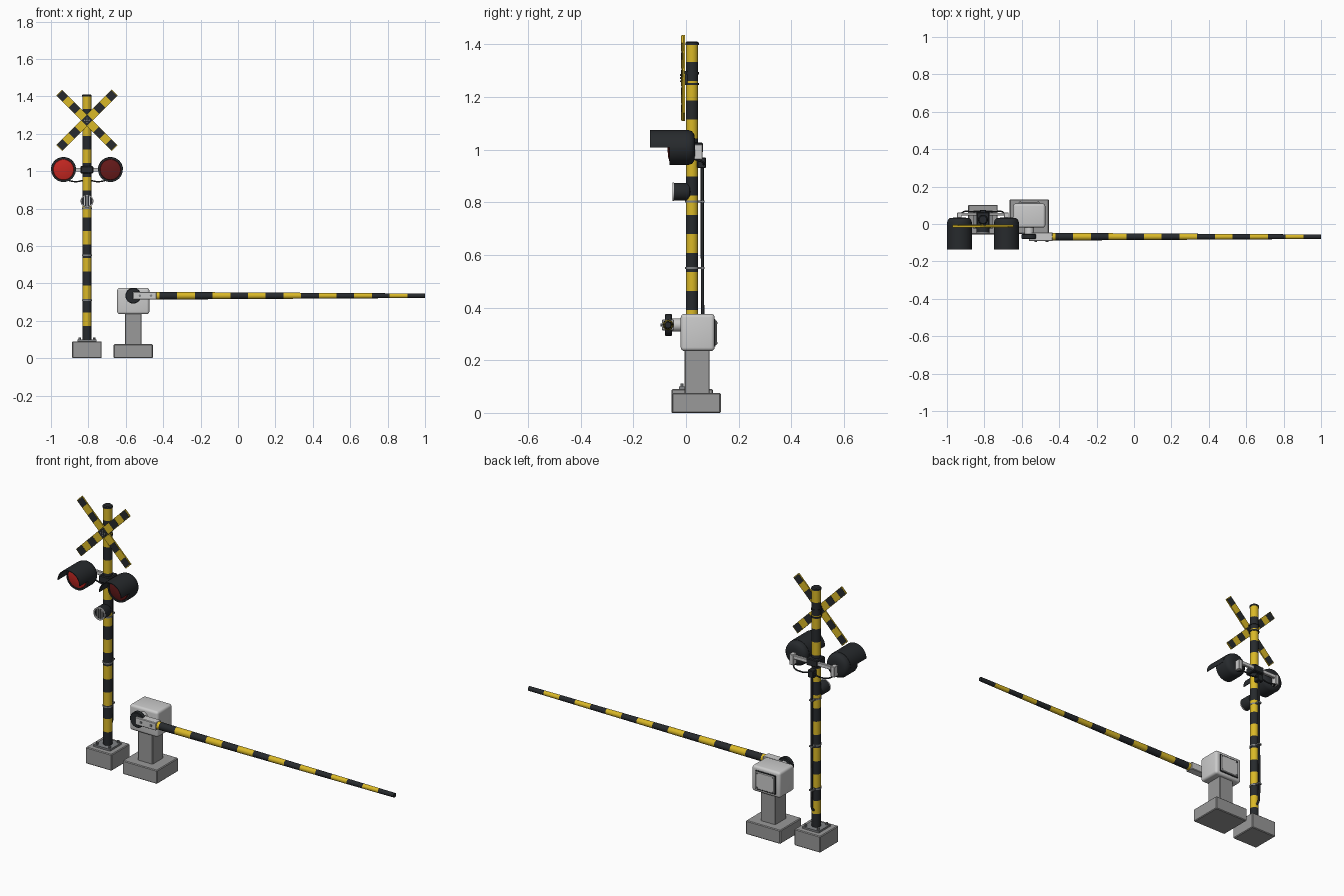
import bpy, bmesh
from math import pi, cos, sin, radians
from mathutils import Vector, Matrix

if "Cube" in bpy.data.objects:
    bpy.data.objects.remove(bpy.data.objects["Cube"])


def material(name, rgb):
    m = bpy.data.materials.new(name)
    m.diffuse_color = (*rgb, 1)
    m.use_nodes = True
    m.node_tree.nodes["Principled BSDF"].inputs["Base Color"].default_value = m.diffuse_color
    return m


YELLOW = material("yellow", (0.70, 0.48, 0.02))
BLACK = material("black", (0.02, 0.023, 0.026))
RED = material("red_lit", (0.55, 0.02, 0.015))
DARK_RED = material("red_unlit", (0.13, 0.01, 0.01))
CONCRETE = material("concrete", (0.32, 0.32, 0.32))
STEEL = material("steel", (0.22, 0.23, 0.24))


def finish(name, bm, mats=(), smooth=True):
    bmesh.ops.recalc_face_normals(bm, faces=bm.faces)
    me = bpy.data.meshes.new(name)
    bm.to_mesh(me)
    bm.free()
    ob = bpy.data.objects.new(name, me)
    bpy.context.collection.objects.link(ob)
    for m in mats:
        me.materials.append(m)
    if smooth:
        bpy.ops.object.select_all(action='DESELECT')
        bpy.context.view_layer.objects.active = ob
        ob.select_set(True)
        bpy.ops.object.shade_smooth_by_angle(angle=radians(35))
    return ob


def lathe(name, profile, origin, axis, mats=(), sides=32, bands=False):
    """Revolve (radius, distance) pairs about axis; bands alternates two materials."""
    bm = bmesh.new()
    rot = Vector((0, 0, 1)).rotation_difference(Vector(axis)).to_matrix()
    rings = [[bm.verts.new(rot @ Vector((r * cos(2 * pi * i / sides), r * sin(2 * pi * i / sides), t))
                           + Vector(origin)) for i in range(sides)] for r, t in profile]
    for k in range(len(rings) - 1):
        for i in range(sides):
            j = (i + 1) % sides
            f = bm.faces.new((rings[k][i], rings[k][j], rings[k + 1][j], rings[k + 1][i]))
            f.material_index = k % 2 if bands else 0
    bm.faces.new(rings[0])
    f = bm.faces.new(rings[-1])
    f.material_index = (len(rings) - 2) % 2 if bands else 0
    return finish(name, bm, mats)


def box(name, x, y, z, mats=(), bevel=0.0, segs=1):
    bm = bmesh.new()
    size = [b - a for a, b in (x, y, z)]
    mid = [(a + b) / 2 for a, b in (x, y, z)]
    bmesh.ops.create_cube(bm, size=1, matrix=Matrix.Translation(mid) @ Matrix.Diagonal((*size, 1)))
    if bevel:
        bmesh.ops.bevel(bm, geom=bm.edges[:], offset=bevel, segments=segs, affect='EDGES', profile=0.5)
    return finish(name, bm, mats, segs > 1)


def prism(name, pts, y0, y1, mats=()):
    """Extrude an xz outline along y."""
    bm = bmesh.new()
    a = [bm.verts.new((x, y0, z)) for x, z in pts]
    b = [bm.verts.new((x, y1, z)) for x, z in pts]
    n = len(pts)
    bm.faces.new(a)
    bm.faces.new(b)
    for i in range(n):
        bm.faces.new((a[i], a[(i + 1) % n], b[(i + 1) % n], b[i]))
    return finish(name, bm, mats)


def cable(name, pts, r):
    cu = bpy.data.curves.new(name, 'CURVE')
    cu.dimensions = '3D'
    cu.bevel_depth, cu.bevel_resolution, cu.use_fill_caps = r, 2, True
    sp = cu.splines.new('BEZIER')
    sp.bezier_points.add(len(pts) - 1)
    for p, co in zip(sp.bezier_points, pts):
        p.co = co
        p.handle_left_type = p.handle_right_type = 'AUTO'
    cu.materials.append(BLACK)
    ob = bpy.data.objects.new(name, cu)
    bpy.context.collection.objects.link(ob)
    bpy.ops.object.select_all(action='DESELECT')
    bpy.context.view_layer.objects.active = ob
    ob.select_set(True)
    bpy.ops.object.convert(target='MESH')


PX, PY = -0.8075, 0.023   # pole axis

# Pole footing, base plate and bolts
box("pole_footing", (PX - .079, PX + .079), (PY - .079, PY + .079), (0, .09), [CONCRETE], .004)
box("pole_base_plate", (PX - .05, PX + .05), (PY - .05, PY + .05), (.09, .1), [STEEL])
for sx in (-1, 1):
    for sy in (-1, 1):
        lathe("base_bolt", [(.007, 0), (.007, .012)], (PX + sx * .038, PY + sy * .038, .1), (0, 0, 1), [STEEL], 6)

# Striped pole with cap
lathe("pole", [(.0235, i * 1.305 / 18) for i in range(19)], (PX, PY, .1), (0, 0, 1), [BLACK, YELLOW], 32, True)
lathe("pole_cap", [(.0255, 0), (.0255, .008), (.02, .013)], (PX, PY, 1.398), (0, 0, 1), [BLACK])

# Crossed boards: yellow plates with black panels on both faces
L, W = .42, .044
for k, sgn in enumerate((-1, 1)):
    u = Vector((cos(pi / 4), sgn * sin(pi / 4)))
    v = Vector((-u.y, u.x))

    def rect(a, b, w):
        return [(PX + (u * s + v * t).x, 1.272 + (u * s + v * t).y)
                for s, t in ((a, -w), (b, -w), (b, w), (a, w))]
    y = -.004 - k * .007
    prism("cross_board", rect(-L / 2, L / 2, W / 2), y - .007, y, [YELLOW])
    step = L / 9
    for i in range(0, 9, 2):
        a, b = -L / 2 + i * step, -L / 2 + (i + 1) * step
        prism("board_stripe", rect(max(a, -L / 2 + .004), min(b, L / 2 - .004), W / 2 - .002),
              y - .008, y + .001, [BLACK])
for dx, dz in ((0, 0), (-.012, 0), (.012, 0), (0, .012), (0, -.012)):
    lathe("board_bolt", [(.004, 0), (.004, .004)], (PX + dx, -.018, 1.272 + dz), (0, -1, 0), [STEEL], 6)
for z in (1.25, 1.29):
    lathe("board_clamp", [(.0265, -.004), (.0265, .004)], (PX, PY, z), (0, 0, 1), [BLACK])
box("board_mount", (PX - .015, PX + .015), (-.005, .006), (1.245, 1.299), [BLACK])

# Twin lamps with half-round hoods
LZ = 1.008
for s, lens in ((-1, RED), (1, DARK_RED)):
    x = PX + s * .1255
    lathe("lamp_body", [(.052, -.058), (.058, -.058), (.058, -.063), (.066, -.063), (.066, .01),
                        (.062, .022), (.052, .031), (.03, .034)], (x, 0, LZ), (0, 1, 0), [BLACK], 40)
    lathe("lamp_lens", [(.056, .058), (.054, .063), (.035, .068), (.012, .070)], (x, 0, LZ), (0, -1, 0), [lens], 40)
    arc = [i * pi / 20 for i in range(21)]
    prism("lamp_hood", [(x + .0675 * cos(a), LZ + .0675 * sin(a)) for a in arc] +
          [(x + .064 * cos(a), LZ + .064 * sin(a)) for a in reversed(arc)], -.136, 0, [BLACK])
    # Lamp bracket and sagging cable
    box("lamp_bracket", (x - .012, x + .012), (.03, .062), (.962, 1.02), (), .002)
    cable("lamp_cable", [(x, .03, .965), (x - s * .02, .064, .953), (x - s * .065, .066, .944),
                         (PX + s * .01, .066, .953)], .004)
box("lamp_crossarm", (PX - .13, PX + .13), (.045, .06), (.997, 1.018), (), .002)
box("crossarm_clamp", (PX - .034, PX + .034), (-.006, .064), (.988, 1.027), [BLACK], .004)
box("junction_box", (PX - .017, PX + .017), (.042, .076), (.93, .97), [BLACK], .003)

# Warning bell
BZ = .84
lathe("bell_body", [(.026, -.042), (.030, -.042), (.030, -.05), (.034, -.05), (.034, .003), (.028, .014),
                    (.018, .018)], (PX, 0, BZ), (0, 1, 0), [BLACK])
prism_ring = [(.0345, -.046), (.0345, -.052), (.028, -.052), (.028, -.046)]
bm = bmesh.new()
rings = [[bm.verts.new((PX + r * cos(i * pi / 16), y, BZ + r * sin(i * pi / 16))) for i in range(32)]
         for r, y in prism_ring]
for k in range(4):
    for i in range(32):
        j, n = (i + 1) % 32, (k + 1) % 4
        bm.faces.new((rings[k][i], rings[k][j], rings[n][j], rings[n][i]))
finish("bell_rim", bm)
for dx, h in ((-.014, .024), (0, .028), (.014, .024)):
    box("bell_grille", (PX + dx - .003, PX + dx + .003), (-.05, -.04), (BZ - h, BZ + h))

# Cable conduit behind pole, with clamp bands
cable("conduit", [(PX, .04, .19), (PX, .058, .205), (PX, .062, .24), (PX, .062, .6), (PX, .062, .94)], .006)
for z in (.31, .55, .803):
    lathe("conduit_band", [(.026, -.004), (.026, .004)], (PX, PY, z), (0, 0, 1), [STEEL])
    box("conduit_clip", (PX - .011, PX + .011), (.044, .071), (z - .004, z + .004), [STEEL])

# Gate machine: footing, column, housing, rear door
GX = -.56
box("gate_footing", (GX - .105, GX + .105), (-.053, .132), (0, .075), [CONCRETE], .004)
box("gate_column", (GX - .045, GX + .045), (-.005, .09), (.07, .245), [CONCRETE], .003)
box("gate_housing", (GX - .086, GX + .086), (-.02, .109), (.235, .376), (), .014, 4)
box("door_gasket", (GX - .062, GX + .062), (.10, .113), (.252, .356), [BLACK], .003)
box("door_panel", (GX - .057, GX + .057), (.105, .117), (.257, .351), (), .003)
for sx in (-1, 1):
    for z in (.266, .342):
        lathe("door_screw", [(.004, 0), (.004, .003)], (GX + sx * .048, .116, z), (0, 1, 0), [STEEL], 8)

# Pivot shaft, disc and arm holder
AY, AZ = -.068, .334
lathe("pivot_shaft", [(.025, .01), (.025, .06)], (GX, 0, AZ), (0, -1, 0))
lathe("pivot_disc", [(.039, .054), (.042, .057), (.042, .077), (.039, .080)], (GX, 0, AZ), (0, -1, 0), [BLACK])
box("arm_holder", (GX - .002, -.435), (AY - .023, AY + .023), (AZ - .021, AZ + .021), (), .003)
for x in (-.525, -.465):
    lathe("holder_bolt", [(.007, 0), (.007, .006)], (x, AY - .022, AZ), (0, -1, 0), [STEEL], 6)

# Striped tapering barrier arm
xs = [-.445] + [-.42 + i * 1.42 / 15 for i in range(16)]
lathe("barrier_arm", [(.0205 - .0085 * (x + .445) / 1.445, x) for x in xs], (0, AY, AZ), (1, 0, 0),
      [YELLOW, BLACK], 24, True)
